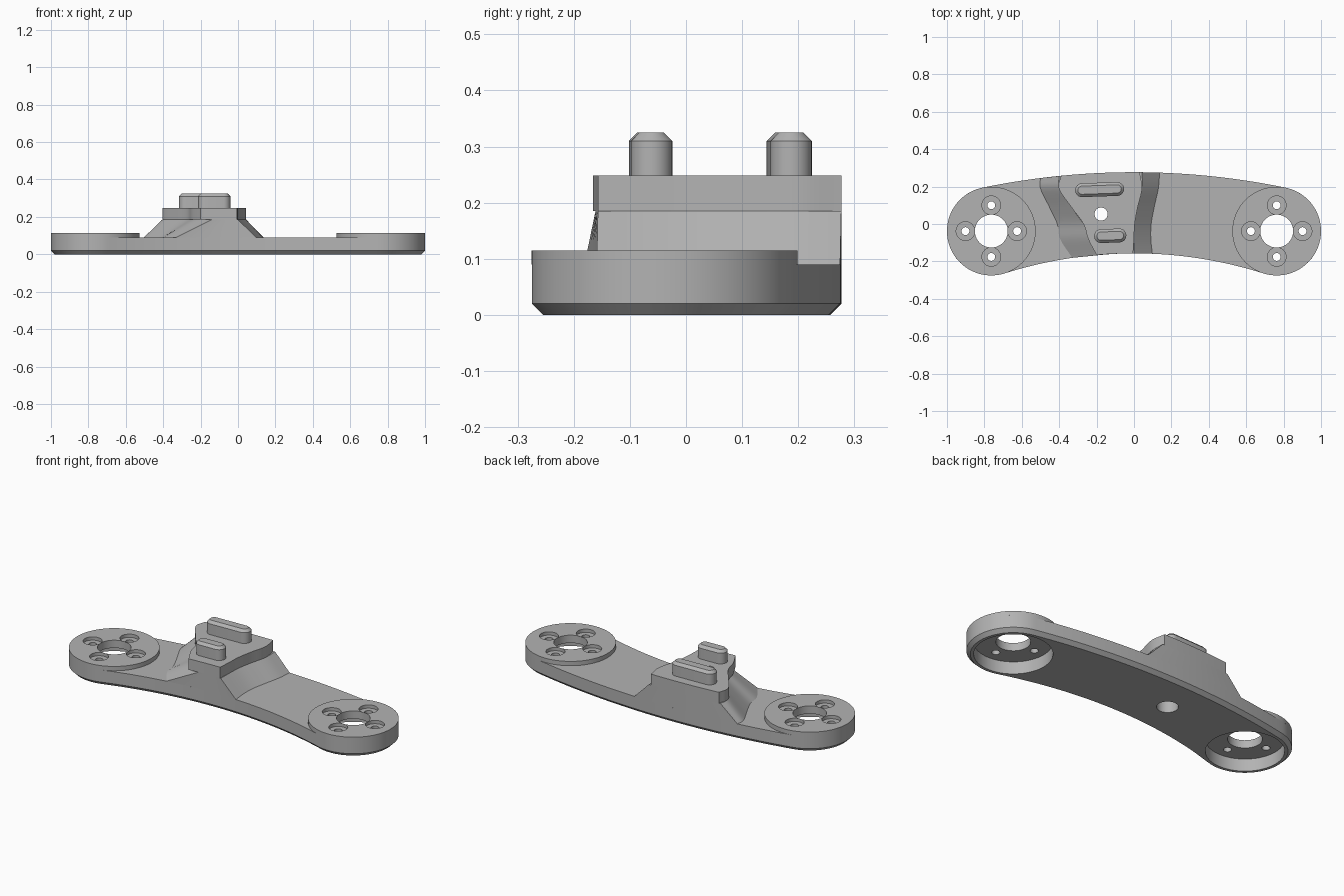
import bpy, bmesh, math
from mathutils import Vector

if "Cube" in bpy.data.objects:
    bpy.data.objects.remove(bpy.data.objects["Cube"])

grey = bpy.data.materials.new("grey")
grey.diffuse_color = (0.45, 0.45, 0.45, 1)
grey.use_nodes = True
grey.node_tree.nodes["Principled BSDF"].inputs["Base Color"].default_value = grey.diffuse_color

END_X, END_Y, END_R = 0.763, -0.038, 0.237   # round ends
BACK_C, BACK_R = -3.73, 4.007                # long convex back arc
FRONT_C, FRONT_R = -2.445, 2.288             # long concave front arc
BODY_H, DISC_H = 0.09, 0.115


def back_y(x):
    return BACK_C + math.sqrt(BACK_R ** 2 - x * x)


def front_y(x):
    return FRONT_C + math.sqrt(FRONT_R ** 2 - x * x)


def loft(name, rings):
    """Closed solid through rings of (x, y, z) points, counter-clockwise from above."""
    bm = bmesh.new()
    vs = [[bm.verts.new(p) for p in r] for r in rings]
    n = len(vs[0])
    for a, b in zip(vs, vs[1:]):
        for i in range(n):
            j = (i + 1) % n
            bm.faces.new((a[i], a[j], b[j], b[i]))
    bm.faces.new(vs[0][::-1])
    bm.faces.new(vs[-1])
    bmesh.ops.recalc_face_normals(bm, faces=bm.faces[:])
    me = bpy.data.meshes.new(name)
    bm.to_mesh(me)
    bm.free()
    me.materials.append(grey)
    ob = bpy.data.objects.new(name, me)
    bpy.context.collection.objects.link(ob)
    return ob


def at(points, z):
    return [(x, y, z) for x, y in points]


def circle(x, y, r, n=64):
    return [(x + r * math.cos(2 * math.pi * i / n), y + r * math.sin(2 * math.pi * i / n))
            for i in range(n)]


def cut(ob, x, y, r, z0, z1, n=48):
    """Round hole from z0 to z1."""
    tool = loft("cutter", [at(circle(x, y, r, n), z0), at(circle(x, y, r, n), z1)])
    tool.hide_render = True
    mod = ob.modifiers.new("hole", 'BOOLEAN')
    mod.operation, mod.solver, mod.object = 'DIFFERENCE', 'EXACT', tool
    bpy.context.view_layer.objects.active = ob
    bpy.ops.object.modifier_apply(modifier=mod.name)
    bpy.data.objects.remove(tool)


def arc(cx, cy, r, a0, a1, n):
    return [(cx + r * math.cos(a0 + (a1 - a0) * i / n), cy + r * math.sin(a0 + (a1 - a0) * i / n))
            for i in range(n + 1)]


def body_outline(inset):
    up = math.atan2(END_Y - BACK_C, END_X)     # tangent angles of the arcs
    low = math.atan2(END_Y - FRONT_C, END_X)
    r = END_R - inset
    pts = arc(END_X, END_Y, r, low - math.pi, up, 48)
    pts += arc(0, BACK_C, BACK_R - inset, up, math.pi - up, 40)[1:-1]
    pts += arc(-END_X, END_Y, r, math.pi - up, 2 * math.pi - low, 48)
    pts += arc(0, FRONT_C, FRONT_R + inset, math.pi - low, low, 40)[1:-1]
    return pts


def spline(ctrl, n=5):
    """Smooth curve through control points."""
    p = [Vector(c) for c in ctrl]
    p = [2 * p[0] - p[1]] + p + [2 * p[-1] - p[-2]]
    out = []
    for a, b, c, d in zip(p, p[1:], p[2:], p[3:]):
        for i in range(n):
            t = i / n
            out.append(0.5 * (2 * b + (c - a) * t + (2 * a - 5 * b + 4 * c - d) * t * t
                              + (3 * b - a - 3 * c + d) * t ** 3))
    return [tuple(v) for v in out + [p[-2]]]


YS = (-0.08, 0.0, 0.09, 0.19)


def section(left, right):
    """Mount outline: wavy sides given as x values front to back, ends on the body arcs."""
    def side(xs):
        ys = (front_y(xs[0]),) + YS + (back_y(xs[-1]),)
        return spline(list(zip(xs, ys)))
    l, r = side(left), side(right)

    def edge(a, b, f):
        return [(a + (b - a) * i / 12, f(a + (b - a) * i / 12)) for i in range(1, 12)]
    return l[::-1] + edge(left[0], right[0], front_y) + r + edge(right[-1], left[-1], back_y)


# curved arm with chamfered underside
arm = loft("arm", [at(body_outline(0.02), 0), at(body_outline(0), 0.02), at(body_outline(0), BODY_H)])

# raised end discs
discs = []
for side, label in ((-1, "left"), (1, "right")):
    ring = circle(side * END_X, END_Y, END_R, 96)
    discs.append((side, loft(label + "_disc", [at(ring, BODY_H), at(ring, DISC_H)])))

# underside pockets, centre bores and four counterbored screw holes per end
for side, disc in discs:
    cx = side * END_X
    cut(arm, cx, END_Y, 0.2, -0.1, 0.07, 72)
    for ob in (arm, disc):
        cut(ob, cx, END_Y, 0.088, -0.1, 0.3)
        for dx, dy in ((1, 0), (-1, 0), (0, 1), (0, -1)):
            cut(ob, cx + 0.138 * dx, END_Y + 0.138 * dy, 0.021, -0.1, 0.3, 24)
    for dx, dy in ((1, 0), (-1, 0), (0, 1), (0, -1)):
        cut(disc, cx + 0.138 * dx, END_Y + 0.138 * dy, 0.05, 0.096, 0.3, 32)

# sloped riser and the plate on it
base = section((-0.33, -0.395, -0.41, -0.452, -0.5, -0.5), (0.098, 0.09, 0.092, 0.108, 0.13, 0.137))
neck = section((-0.14, -0.225, -0.27, -0.335, -0.4, -0.4), (0.0, 0.0, 0.004, 0.02, 0.043, 0.043))
top = section((-0.2, -0.245, -0.27, -0.335, -0.402, -0.39), (-0.005, 0.0, 0.004, 0.02, 0.043, 0.03))
riser = loft("riser", [at(base, BODY_H), at(neck, 0.185)])
plate = loft("mount_plate", [at(top, 0.185), at(top, 0.248)])

# stepped bolt hole through the mount
HX, HY = -0.176, 0.053
for ob in (arm, riser):
    cut(ob, HX, HY, 0.055, -0.1, 0.15)
for ob in (riser, plate):
    cut(ob, HX, HY, 0.035, 0.1, 0.4)


def tab(name, cx, cy, half, r):
    """Rounded key with chamfered top, turned slightly."""
    tilt = math.radians(2)

    def ring(rad, z):
        pts = arc(half - r, 0, rad, -math.pi / 2, math.pi / 2, 14)
        pts += arc(r - half, 0, rad, math.pi / 2, 1.5 * math.pi, 14)
        return [(cx + x * math.cos(tilt) - y * math.sin(tilt),
                 cy + x * math.sin(tilt) + y * math.cos(tilt), z) for x, y in pts]
    loft(name, [ring(r, 0.248), ring(r, 0.31), ring(r - 0.015, 0.325)])


# locating keys
tab("back_key", -0.184, 0.184, 0.131, 0.037)
tab("front_key", -0.127, -0.063, 0.086, 0.037)

# smooth curved walls, keep crisp edges
for ob in bpy.context.scene.objects:
    ob.select_set(True)
bpy.context.view_layer.objects.active = arm
bpy.ops.object.shade_smooth_by_angle(angle=math.radians(25))
